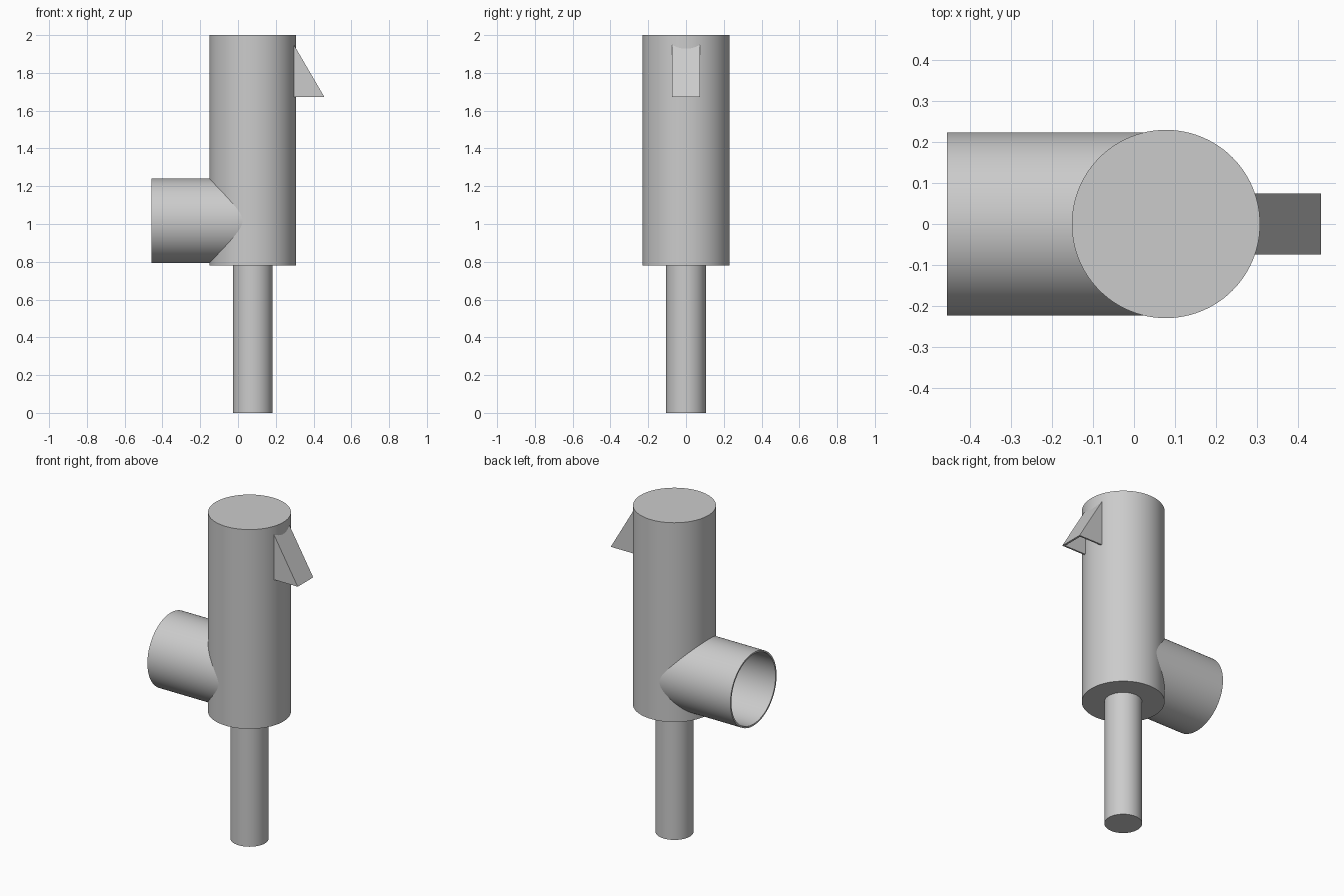
import bpy, bmesh, math
from mathutils import Matrix

cube = bpy.data.objects.get("Cube")
if cube:
    bpy.data.objects.remove(cube, do_unlink=True)

grey = bpy.data.materials.new("plain_grey")
grey.use_nodes = True
COLOR = (0.6, 0.6, 0.6, 1)
grey.diffuse_color = COLOR
grey.node_tree.nodes["Principled BSDF"].inputs["Base Color"].default_value = COLOR

AXIS_X = 0.078  # shared vertical axis of body and post
SEGMENTS = 96


def finish(name, bm, smooth=True):
    bmesh.ops.recalc_face_normals(bm, faces=bm.faces)
    mesh = bpy.data.meshes.new(name)
    bm.to_mesh(mesh)
    bm.free()
    mesh.materials.append(grey)
    obj = bpy.data.objects.new(name, mesh)
    bpy.context.collection.objects.link(obj)
    if smooth:
        bpy.ops.object.select_all(action="DESELECT")
        obj.select_set(True)
        bpy.context.view_layer.objects.active = obj
        bpy.ops.object.shade_smooth_by_angle(angle=math.radians(30))
    return obj


def upright_cylinder(name, radius, bottom, top):
    bm = bmesh.new()
    bmesh.ops.create_cone(bm, cap_ends=True, segments=SEGMENTS, radius1=radius,
                          radius2=radius, depth=top - bottom,
                          matrix=Matrix.Translation((AXIS_X, 0, (top + bottom) / 2)))
    return finish(name, bm)


# Main body and the post beneath it
upright_cylinder("body", 0.23, 0.78, 2.0)
upright_cylinder("post", 0.105, 0, 0.79)

# Open side pipe: a rectangular wall section swept around the x axis
bm = bmesh.new()
outer, inner, pipe_z = 0.2235, 0.2135, 1.017
section = [(-0.457, outer), (AXIS_X, outer), (AXIS_X, inner), (-0.457, inner)]
rings = []
for i in range(SEGMENTS):
    a = math.tau * i / SEGMENTS
    rings.append([bm.verts.new((x, r * math.cos(a), pipe_z + r * math.sin(a)))
                  for x, r in section])
for i, ring in enumerate(rings):
    after = rings[(i + 1) % SEGMENTS]
    for j in range(4):
        k = (j + 1) % 4
        bm.faces.new((ring[j], ring[k], after[k], after[j]))
finish("side_pipe", bm)


# Wedge spout: sloped front plate and two triangular cheeks, open below
def prism(name, profile, y0, y1):
    bm = bmesh.new()
    ends = [[bm.verts.new((x, y, z)) for x, z in profile] for y in (y0, y1)]
    for end in ends:
        bm.faces.new(end)
    n = len(profile)
    for i in range(n):
        j = (i + 1) % n
        bm.faces.new((ends[0][i], ends[0][j], ends[1][j], ends[1][i]))
    return finish(name, bm, smooth=False)


half, wall, low = 0.075, 0.01, 1.673
prism("spout_front", [(0.457, low), (0.295, 1.95), (0.283, 1.95), (0.445, low)],
      -half, half)
for side, label in ((1, "back"), (-1, "front")):
    prism("spout_cheek_" + label, [(0.457, low), (0.295, 1.95), (0.285, low)],
          side * half, side * (half - wall))
